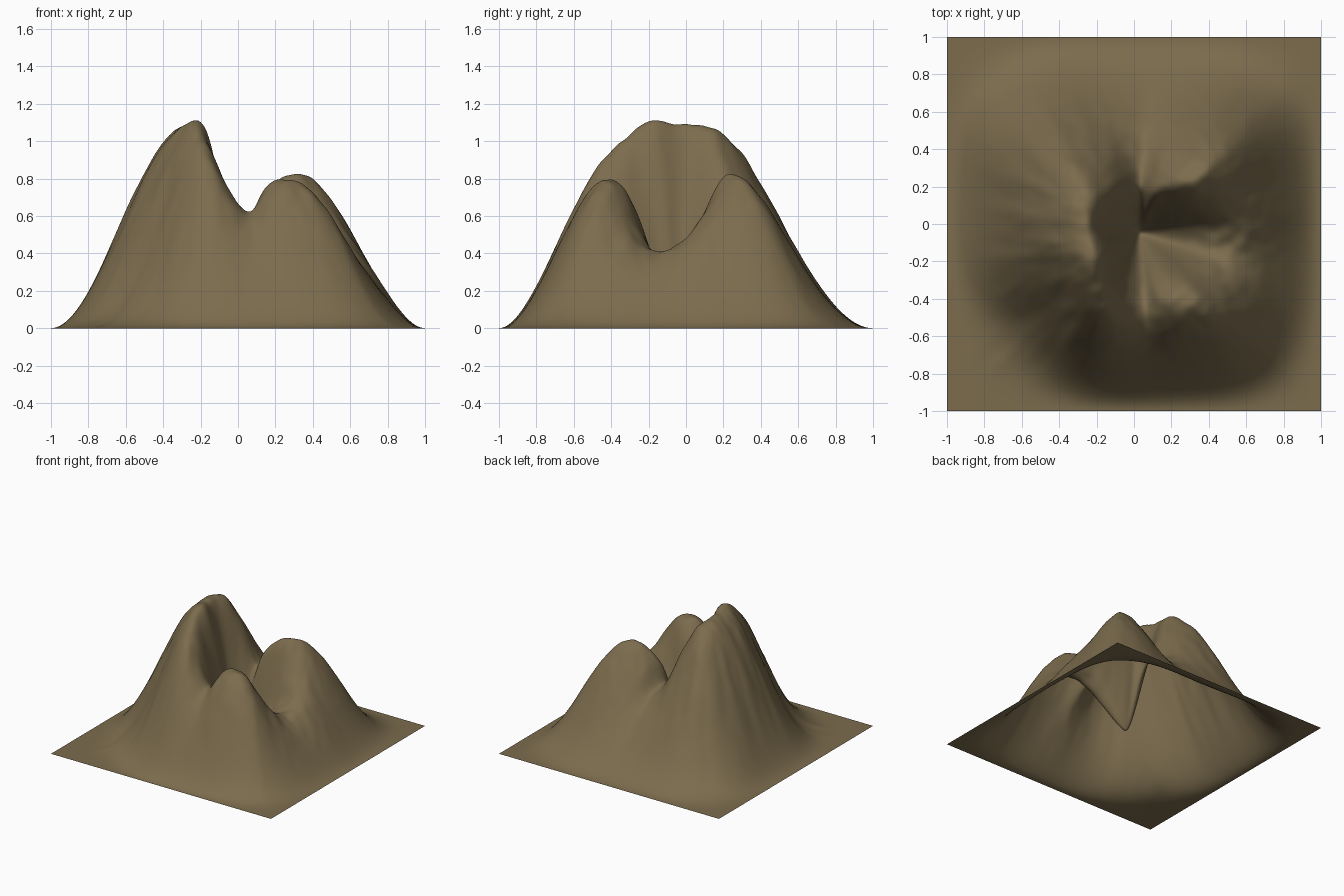
import bpy, bmesh, math
from mathutils import Vector, noise

if "Cube" in bpy.data.objects:
    bpy.data.objects.remove(bpy.data.objects["Cube"], do_unlink=True)

# Crater rim, counter-clockwise from the eastern breach
RIM = [Vector(p) for p in (
    (.5, -.17, .41), (.52, 0, .48), (.45, .1, .61), (.35, .22, .81),
    (.23, .24, .8), (.12, .22, .7), (.03, .22, .54), (-.11, .22, .83),
    (-.21, .16, 1.04), (-.26, .06, 1.09), (-.25, -.05, 1.09), (-.21, -.18, 1.11),
    (-.19, -.31, 1.02), (-.13, -.41, .9), (-.05, -.46, .74), (.06, -.46, .62),
    (.15, -.44, .75), (.25, -.41, .8), (.34, -.37, .75), (.43, -.28, .54))]
PIT = Vector((.03, -.05, .04))
STEPS = 720
GRID = 180


def smoothstep(t):
    t = max(0, min(1, t))
    return t * t * (3 - 2 * t)


def catmull(a, b, c, d, t):
    return .5 * (2 * b + (c - a) * t + (2 * a - 5 * b + 4 * c - d) * t ** 2
                 + (3 * b - a - 3 * c + d) * t ** 3)


def rim_table():
    """Rim radius and height for evenly spaced directions around the pit."""
    n, dense = len(RIM), []
    for i in range(n):
        quad = [RIM[(i + k) % n] for k in (-1, 0, 1, 2)]
        for j in range(20):
            v = catmull(*quad, j / 20) - PIT
            angle = math.atan2(v.y, v.x) % math.tau
            dense.append((angle, math.hypot(v.x, v.y), v.z + PIT.z))
    dense.sort()
    first, last = dense[0], dense[-1]
    dense = ([(last[0] - math.tau, *last[1:])] + dense
             + [(first[0] + math.tau, *first[1:])])
    table, k = [], 0
    for i in range(STEPS):
        angle = math.tau * i / STEPS
        while dense[k + 1][0] < angle:
            k += 1
        a, b = dense[k], dense[k + 1]
        f = (angle - a[0]) / max(b[0] - a[0], 1e-6)
        table.append((a[1] + (b[1] - a[1]) * f, a[2] + (b[2] - a[2]) * f))
    return table


TABLE = rim_table()
RADII = [r for r, z in TABLE]
HEIGHTS = [z for r, z in TABLE]
SPAN = range(-45, 46)
BROAD = [sum(HEIGHTS[(i + k) % STEPS] for k in SPAN) / len(SPAN)
         for i in range(STEPS)]


def lookup(values, pos):
    i, f = int(pos) % STEPS, pos % 1
    return values[i] * (1 - f) + values[(i + 1) % STEPS] * f


def height(x, y):
    dx, dy = x - PIT.x, y - PIT.y
    r = math.hypot(dx, dy)
    if r < 1e-6:
        return PIT.z
    pos = (math.atan2(dy, dx) % math.tau) / math.tau * STEPS
    rim_r, rim_z = lookup(RADII, pos), lookup(HEIGHTS, pos)
    ux, uy = dx / r, dy / r
    # Small bumps along the crest
    rim_z += .015 * noise.noise(Vector((x * 14, y * 14, 0)))
    # Inner wall: narrow rounded pit, rounded again at the rim
    if r < rim_r:
        g = math.sin(math.pi / 2 * r / rim_r) ** 1.4
        return PIT.z + (rim_z - PIT.z) * g
    # Outer flank: eases down to the square border, flatter at the corners
    reach = min((math.copysign(1, u) - c) / u
                for u, c in ((ux, PIT.x), (uy, PIT.y)) if abs(u) > 1e-6)
    t = max(0, min(1, (reach - r) / (reach - rim_r)))
    m = min(abs(PIT.x + ux * reach), abs(PIT.y + uy * reach))
    # The south-western shoulder falls away much faster than the others
    steep = max(0, -(ux + uy) / math.sqrt(2)) ** 3
    corner = 1.7 * m ** 4 * (1 - t) * (1 - steep) + 2.5 * m ** 2 * steep
    s = smoothstep(t)
    crest = lookup(BROAD, pos) * (1 - s) + rim_z * s
    # Broken gullies, strongest on the western side
    gully = noise.noise(Vector((ux * 4, uy * 4, r * 3)))
    gully += .6 * noise.noise(Vector((ux * 9, uy * 9, r * 5)))
    strength = .03 - .02 * ux
    return max(0, crest * (s ** (1 + corner) + strength * gully * 4 * s * s * (1 - s)))


# Mountain surface as a displaced grid
bm = bmesh.new()
bmesh.ops.create_grid(bm, x_segments=GRID, y_segments=GRID, size=1)
for v in bm.verts:
    v.co.z = height(v.co.x, v.co.y)
# Soften the crest very slightly
inner = [v for v in bm.verts if not v.is_boundary]
for _ in range(4):
    bmesh.ops.smooth_vert(bm, verts=inner, factor=.5, use_axis_z=True)
for f in bm.faces:
    f.smooth = True
mesh = bpy.data.meshes.new("mountain")
bm.to_mesh(mesh)
bm.free()
mountain = bpy.data.objects.new("mountain", mesh)
bpy.context.collection.objects.link(mountain)

# Earth colour
earth = bpy.data.materials.new("brown earth")
earth.use_nodes = True
colour = (.2, .15, .075, 1)
earth.diffuse_color = colour
shader = next(n for n in earth.node_tree.nodes if n.type == "BSDF_PRINCIPLED")
shader.inputs["Base Color"].default_value = colour
shader.inputs["Roughness"].default_value = .9
mesh.materials.append(earth)
